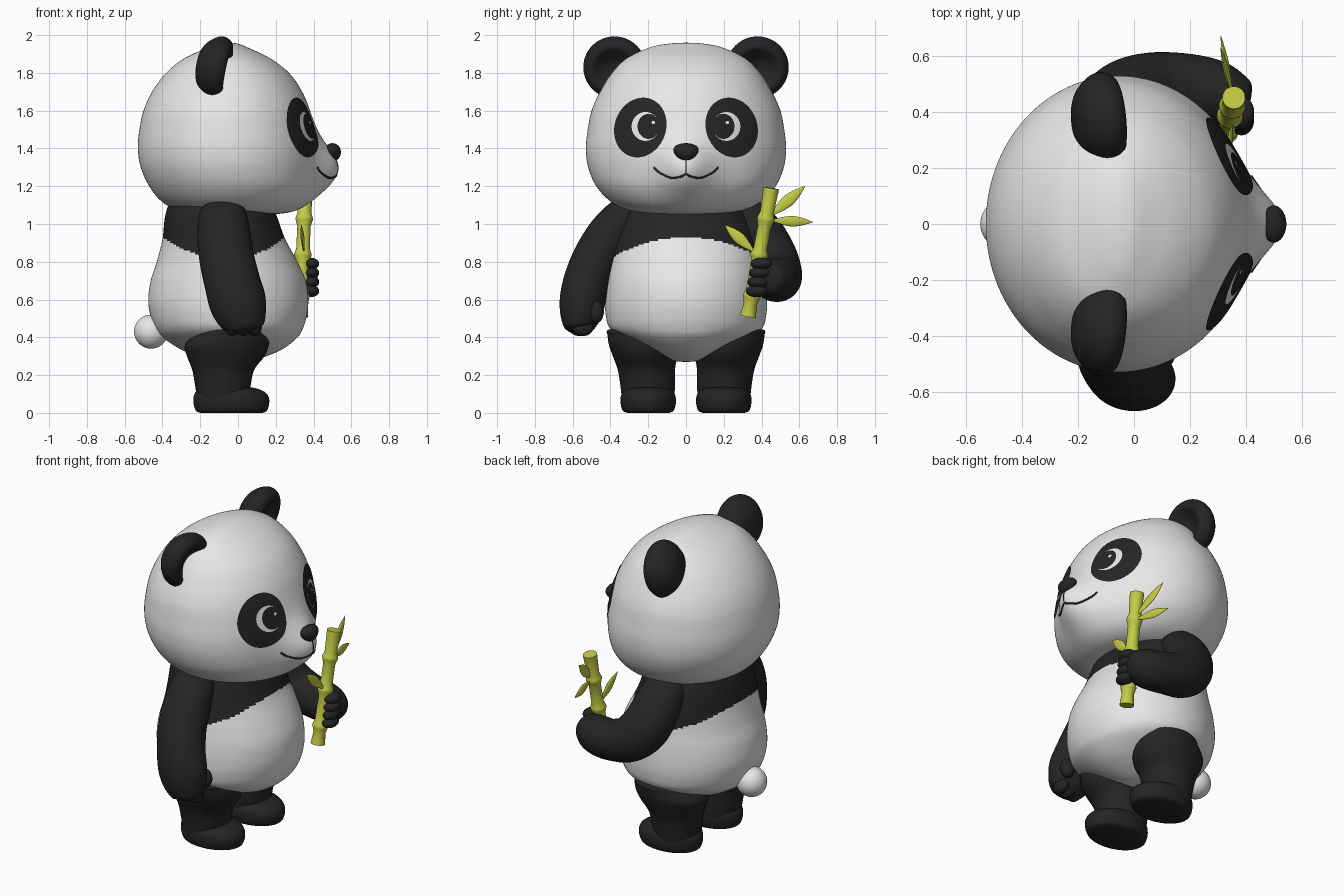
import bpy, bmesh, math
from mathutils import Vector, Matrix
from mathutils.bvhtree import BVHTree

if "Cube" in bpy.data.objects:
    bpy.data.objects.remove(bpy.data.objects["Cube"])

def mat(name, rgb):
    m = bpy.data.materials.new(name)
    m.diffuse_color = (*rgb, 1)
    m.use_nodes = True
    m.node_tree.nodes["Principled BSDF"].inputs["Base Color"].default_value = m.diffuse_color
    return m

WHITE = mat("white fur", (0.8, 0.8, 0.8))
BLACK = mat("black fur", (0.018, 0.018, 0.018))
GREEN = mat("bamboo green", (0.55, 0.6, 0.06))
X, Y, Z = Vector((1, 0, 0)), Vector((0, 1, 0)), Vector((0, 0, 1))

def make(name, bm, *mats):
    bmesh.ops.recalc_face_normals(bm, faces=bm.faces[:])
    me = bpy.data.meshes.new(name)
    bm.to_mesh(me)
    bm.free()
    for m in mats:
        me.materials.append(m)
    me.shade_smooth()
    me.set_sharp_from_angle(angle=math.radians(45))
    ob = bpy.data.objects.new(name, me)
    bpy.context.collection.objects.link(ob)
    return ob

def smooth_rows(rows, steps):
    """Catmull-Rom resampling of a list of tuples."""
    rows = [Vector(r) for r in rows]
    if steps == 1:
        return rows
    out = []
    for i in range(len(rows) - 1):
        a, b, c, d = rows[max(i - 1, 0)], rows[i], rows[i + 1], rows[min(i + 2, len(rows) - 1)]
        for k in range(steps):
            t = k / steps
            out.append(0.5 * (2 * b + (c - a) * t + (2 * a - 5 * b + 4 * c - d) * t * t
                              + (3 * b - a - 3 * c + d) * t ** 3))
    return out + [rows[-1]]

def tube(rows, ref=Y, axis=None, steps=6, seg=48):
    """Rows (x, y, z, radius along ref, radius across) skinned into a closed tube."""
    pts = smooth_rows(rows, steps)
    bm = bmesh.new()
    rings = []
    for i, p in enumerate(pts):
        t = axis or (Vector(pts[min(i + 1, len(pts) - 1)][:3]) - Vector(pts[max(i - 1, 0)][:3])).normalized()
        u = (ref - t * ref.dot(t)).normalized()
        v = t.cross(u)
        ra, rb = max(p[3], 0.001), max(p[4], 0.001)
        rings.append([bm.verts.new(Vector(p[:3]) + u * ra * math.cos(2 * math.pi * k / seg)
                                   + v * rb * math.sin(2 * math.pi * k / seg)) for k in range(seg)])
    for a, b in zip(rings, rings[1:]):
        for k in range(seg):
            n = (k + 1) % seg
            bm.faces.new((a[k], a[n], b[n], b[k]))
    bm.faces.new(rings[0])
    bm.faces.new(rings[-1])
    return bm

def stack(rows):
    """Rows (z, back x, front x, half width) to tube rows."""
    return [((b + f) / 2, 0, z, w, (f - b) / 2) for z, b, f, w in rows]

def ball(name, loc, scale, m):
    bm = bmesh.new()
    bmesh.ops.create_uvsphere(bm, u_segments=40, v_segments=24, radius=1,
                              matrix=Matrix.Translation(loc) @ Matrix.Diagonal((*scale, 1)))
    return make(name, bm, m)

# Body: white with a black shoulder band
bm = tube(stack([
    (.27, -.04, 0, .002), (.275, -.1, .06, .06), (.3, -.22, .15, .14), (.34, -.31, .24, .23),
    (.4, -.4, .315, .345), (.45, -.44, .345, .405), (.52, -.465, .365, .425), (.6, -.475, .372, .428),
    (.7, -.462, .358, .42), (.8, -.43, .315, .405), (.92, -.4, .25, .385), (1.03, -.388, .21, .35),
    (1.1, -.37, .18, .32)]), axis=Z, steps=12, seg=144)
for f in bm.faces:
    c = f.calc_center_median()
    f.material_index = int(c.z > 0.93 - 0.1 * (c.y / 0.38) ** 2)
make("body", bm, WHITE, BLACK)

# Head with a muzzle bulge
bm = tube(stack([
    (1.049, 0, .004, .002), (1.05, -.08, .09, .07), (1.055, -.2, .22, .2), (1.075, -.32, .3, .31),
    (1.12, -.405, .36, .4), (1.2, -.47, .405, .475), (1.3, -.515, .42, .518), (1.4, -.53, .42, .53),
    (1.5, -.522, .405, .52), (1.6, -.5, .38, .5), (1.7, -.455, .34, .455), (1.8, -.38, .27, .392),
    (1.88, -.28, .165, .31), (1.935, -.155, .05, .19), (1.955, -.1, 0, .09), (1.96, -.052, -.048, .002)]),
    axis=Z, steps=7, seg=160)
for v in bm.verts:
    if v.co.x > 0:
        v.co.x += 0.11 * math.exp(-(v.co.y / 0.14) ** 2 - ((v.co.z - 1.29) / 0.15) ** 2) * min(1, v.co.x / 0.2)
head = make("head", bm, WHITE)
tree = BVHTree.FromPolygons([v.co.copy() for v in head.data.vertices],
                            [tuple(p.vertices) for p in head.data.polygons])

def on_face(y, z, lift):
    hit, normal, _, _ = tree.ray_cast(Vector((2, y, z)), -X)
    return hit + normal * (lift if normal.x > 0 else -lift)

def plate(name, y, z, a, b, tilt, lift, m):
    """Thin elliptical patch draped on the face."""
    bm = bmesh.new()
    rings = []
    for r in [0.02] + [i / 8 for i in range(1, 9)]:
        ring = []
        for k in range(56):
            t = 2 * math.pi * k / 56
            p, q = r * a * math.cos(t), r * b * math.sin(t)
            ring.append(bm.verts.new(on_face(y + p * math.cos(tilt) - q * math.sin(tilt),
                                             z + p * math.sin(tilt) + q * math.cos(tilt), lift)))
        rings.append(ring)
    bm.faces.new(rings[0])
    for c, d in zip(rings, rings[1:]):
        for k in range(56):
            n = (k + 1) % 56
            bm.faces.new((c[k], c[n], d[n], d[k]))
    ob = make(name, bm, m)
    if ob.data.polygons[0].normal.x < 0:
        ob.data.flip_normals()

for s, side in ((1, "left"), (-1, "right")):
    # Eyes
    plate(side + "_eye_patch", s * .24, 1.51, .135, .16, s * .35, .004, BLACK)
    plate(side + "_eye_white", s * .212, 1.515, .073, .076, 0, .006, WHITE)
    plate(side + "_pupil", s * .195, 1.515, .058, .066, 0, .008, BLACK)
    plate(side + "_eye_glint", s * .1925 + .0225, 1.535, .009, .009, 0, .0095, WHITE)

    # Ears: domed back, hollow front
    bm = tube([(x, 0, 0, r, r) for x, r in (
        (-.09, .002), (-.085, .06), (-.06, .115), (-.01, .158), (.035, .166), (.07, .145),
        (.078, .115), (.055, .08), (.03, .04), (.022, .002))], axis=X)
    bm.transform(Matrix.Translation((-.13, s * .375, 1.833)) @ Matrix.Rotation(s * .1, 4, 'Z')
                 @ Matrix.Rotation(.2, 4, 'Y'))
    make(side + "_ear", bm, BLACK)

    # Legs and feet
    make(side + "_leg", tube([(x, s * y, z, a, b) for x, y, z, a, b in (
        (-.08, .2, .03, .135, .13), (-.08, .203, .15, .145, .148), (-.078, .21, .23, .152, .165),
        (-.065, .217, .3, .17, .205), (-.06, .225, .355, .182, .222), (-.04, .232, .41, .183, .2),
        (-.025, .24, .44, .17, .165), (-.02, .25, .46, .05, .05))], axis=Z), BLACK)
    make(side + "_foot", tube([(x, s * .2, z, a, b) for x, z, a, b in (
        (-.035, 0, .11, .165), (-.035, .012, .135, .188), (-.035, .05, .146, .2), (-.037, .09, .144, .197),
        (-.045, .12, .125, .17), (-.06, .138, .08, .11), (-.07, .142, .01, .01))], axis=Z), BLACK)

# Nose, tapered toward the bottom
nose = ball("nose", (.5, 0, 1.38), (.045, .078, .048), BLACK)
for v in nose.data.vertices:
    v.co.y *= 0.82 + 0.25 * (v.co.z - 1.38) / 0.048

# Mouth: thin smile line and a short line under the nose
smile = [(-.17, 1.3), (-.14, 1.272), (-.08, 1.245), (-.03, 1.25), (0, 1.262),
         (.03, 1.25), (.08, 1.245), (.14, 1.272), (.17, 1.3)]
make("smile", tube([(*on_face(y, z, 0), .005, .006) for y, z in smile], ref=X, seg=10), BLACK)
make("lip_line", tube([(*on_face(0, z, 0), .003, .003) for z in (1.34, 1.3, 1.262)], ref=X, seg=10), BLACK)

# Tail
ball("tail", (-.46, 0, .43), (.09, .09, .09), WHITE)

# Hanging right arm
make("right_arm", tube([
    (-.08, -.25, 1.1, .03, .06), (-.08, -.3, 1.06, .1, .12), (-.075, -.39, .95, .125, .14),
    (-.06, -.47, .82, .128, .145), (-.03, -.525, .69, .125, .148), (.0, -.55, .58, .12, .15),
    (.025, -.56, .49, .1, .125), (.035, -.56, .44, .07, .09), (.04, -.56, .415, .01, .01)]), BLACK)
ball("right_thumb", (.1, -.475, .535), (.045, .04, .06), BLACK)
for i in range(3):
    ball("right_finger", (-.03 + .06 * i, -.565 + .01 * i, .452), (.036, .055, .045), BLACK)

# Bent left arm holding the bamboo
make("left_arm", tube([
    (-.08, .25, 1.1, .03, .06), (-.08, .3, 1.06, .1, .12), (-.07, .39, .95, .125, .14),
    (-.03, .455, .83, .13, .145), (.06, .485, .745, .128, .135), (.18, .488, .71, .122, .12),
    (.28, .47, .705, .118, .115), (.35, .445, .71, .1, .1), (.39, .425, .71, .07, .07),
    (.41, .415, .71, .005, .005)]), BLACK)
for i in range(4):
    ball("left_finger", (.385, .375 + .008 * i, .645 + .048 * i), (.045, .058, .032), BLACK)

# Bamboo stalk with raised joints
low, high = Vector((.33, .328, .51)), Vector((.357, .452, 1.19))
prof = [(0, .042), (.03, .04)]
for f in (.16, .48, .76):
    prof += [(f - .06, .035), (f - .015, .044), (f, .047), (f + .015, .044), (f + .05, .036)]
prof += [(.96, .04), (1, .041)]
make("bamboo_stalk", tube([(*low.lerp(high, f), r, r) for f, r in prof], steps=1, seg=28), GREEN)

# Bamboo leaves
for a, b, w in (((.36, .43, 1.03), (.31, .63, 1.2), .032), ((.36, .43, 1.02), (.31, .672, 1.01), .028),
                ((.35, .375, .84), (.335, .205, .995), .03)):
    a, b = Vector(a), Vector(b)
    make("bamboo_leaf", tube([(*a.lerp(b, f), .009 * k + .001, w * k) for f, k in (
        (0, .2), (.15, .3), (.35, .75), (.55, 1), (.75, .75), (.9, .35), (1, .02))],
        ref=X, steps=4, seg=16), GREEN)
